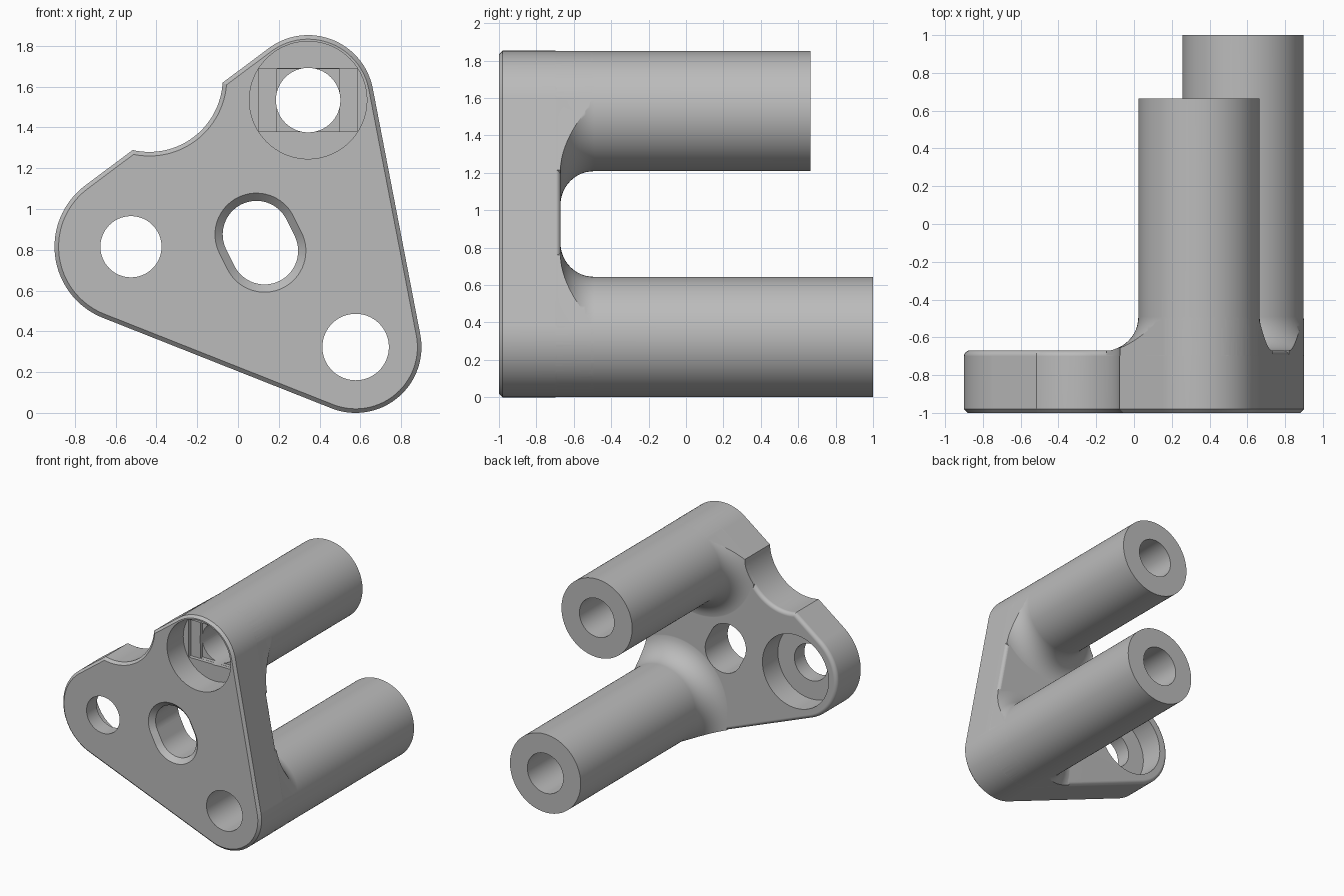
import bpy, bmesh, math
from math import pi, cos, sin, acos, atan2, hypot

if "Cube" in bpy.data.objects:
    bpy.data.objects.remove(bpy.data.objects["Cube"])

N = 96
# Boss circles in the front plane: (x, z, radius), counter-clockwise
LEFT, LOW, TOP = (-0.525, 0.815, 0.375), (0.577, 0.323, 0.323), (0.344, 1.53, 0.323)
BITE = (-0.435, 1.64, 0.36)
BACK = -0.67          # back face of the plate

grey = bpy.data.materials.new("plain grey")
grey.diffuse_color = (0.5, 0.5, 0.5, 1)
grey.use_nodes = True
grey.node_tree.nodes["Principled BSDF"].inputs["Base Color"].default_value = grey.diffuse_color


def arc(x, z, r, a0, a1, n):
    return [(x + r * cos(a0 + (a1 - a0) * i / n), z + r * sin(a0 + (a1 - a0) * i / n))
            for i in range(n + 1)]


def circle(x, z, r):
    return arc(x, z, r, 0, 2 * pi, N)[:-1]


def rect(x0, x1, z0, z1):
    return [(x0, z0), (x1, z0), (x1, z1), (x0, z1)]


def normal_angle(a, b):
    """Angle of the outward normal of the tangent line from circle a to b."""
    dx, dz = b[0] - a[0], b[1] - a[1]
    return atan2(dz, dx) - acos((a[2] - b[2]) / hypot(dx, dz))


def outline(d):
    """Plate outline, moved inwards by d: three tangent arcs and the bite."""
    ring = [LEFT, LOW, TOP]
    pts = []
    for i, c in enumerate(ring):
        a0 = normal_angle(ring[i - 1], c)
        a1 = normal_angle(c, ring[(i + 1) % 3])
        while a1 < a0:
            a1 += 2 * pi
        pts += arc(c[0], c[1], c[2] - d, a0, a1, 40)
    an = normal_angle(TOP, LEFT)
    h = (BITE[0] - LEFT[0]) * cos(an) + (BITE[1] - LEFT[1]) * sin(an) - LEFT[2] + d
    half = acos(h / (BITE[2] + d))
    return pts + arc(BITE[0], BITE[1], BITE[2] + d, an + pi + half, an + pi - half, 32)


def stadium(r):
    a, b = (0.09, 0.875), (0.13, 0.795)
    t = atan2(b[1] - a[1], b[0] - a[0])
    return arc(*a, r, t + pi / 2, t + 1.5 * pi, 32) + arc(*b, r, t - pi / 2, t + pi / 2, 32)


def loft(name, sections):
    """Solid through matching loops placed along y."""
    bm = bmesh.new()
    rings = [[bm.verts.new((x, y, z)) for x, z in loop] for y, loop in sections]
    for p, q in zip(rings, rings[1:]):
        for i in range(len(p)):
            j = (i + 1) % len(p)
            bm.faces.new((p[i], p[j], q[j], q[i]))
    bm.faces.new(rings[0])
    bm.faces.new(rings[-1])
    bmesh.ops.recalc_face_normals(bm, faces=bm.faces)
    me = bpy.data.meshes.new(name)
    bm.to_mesh(me)
    bm.free()
    me.materials.append(grey)
    ob = bpy.data.objects.new(name, me)
    bpy.context.collection.objects.link(ob)
    return ob


def combine(target, tool, op):
    mod = target.modifiers.new("cut", 'BOOLEAN')
    mod.operation, mod.object, mod.solver = op, tool, 'EXACT'
    bpy.context.view_layer.objects.active = target
    bpy.ops.object.modifier_apply(modifier=mod.name)
    bpy.data.objects.remove(tool)


# Plate: chamfered front edge, rounded back edge
E = 0.03
sections = [(-1, outline(0.02)), (-0.98, outline(0))]
for i in range(7):
    a = i / 6 * pi / 2
    sections.append((BACK - E + E * sin(a), outline(E * (1 - cos(a)))))
bracket = loft("bracket", sections)

# Posts with a wide fillet at the foot, trimmed to the plate outline
F = 0.18
for (x, z, r), end in ((TOP, 0.665), (LOW, 1.0)):
    r -= 0.002
    prof = [(-0.9, r + F)]
    for i in range(13):
        a = i / 12 * pi / 2
        prof.append((BACK - 0.001 + F * (1 - cos(a)), r + F * (1 - sin(a))))
    prof.append((end, r))
    post = loft("post", [(y, circle(x, z, rad)) for y, rad in prof])
    combine(post, loft("trim", [(-0.95, outline(0.001)), (1.2, outline(0.001))]), 'INTERSECT')
    combine(bracket, post, 'UNION')

# Holes: (front y, back y, loop)
tx, tz = TOP[0], TOP[1] + 0.004
cuts = [
    (-1.2, 1.2, circle(LOW[0], LOW[1], 0.163)),             # lower post bore
    (-1.2, 1.2, circle(tx, tz, 0.158)),                     # upper post bore
    (-1.2, -0.79, circle(tx, tz, 0.288)),                   # front counterbore
    (-1.1, -0.76, rect(tx - 0.24, tx + 0.24, tz - 0.155, tz + 0.155)),    # flat step
    (-1.1, -0.73, rect(tx - 0.153, tx + 0.153, tz - 0.154, tz + 0.154)),  # square step
    (-1.2, 0, circle(LEFT[0], LEFT[1], 0.15)),              # left screw hole
    (-0.87, 0, circle(LEFT[0], LEFT[1], 0.30)),             # back counterbore
]
for y0, y1, loop in cuts:
    combine(bracket, loft("cutter", [(y0, loop), (y1, loop)]), 'DIFFERENCE')

# Slanted slot with chamfered front rim
combine(bracket, loft("cutter", [(-1.01, stadium(0.213)), (-0.962, stadium(0.165)),
                                 (-0.4, stadium(0.165))]), 'DIFFERENCE')

# Smooth curved walls, keep edges sharp
bpy.ops.object.select_all(action='DESELECT')
bracket.select_set(True)
bpy.context.view_layer.objects.active = bracket
bpy.ops.object.shade_smooth_by_angle(angle=math.radians(30))
wn = bracket.modifiers.new("weighted normals", 'WEIGHTED_NORMAL')
wn.keep_sharp = True
